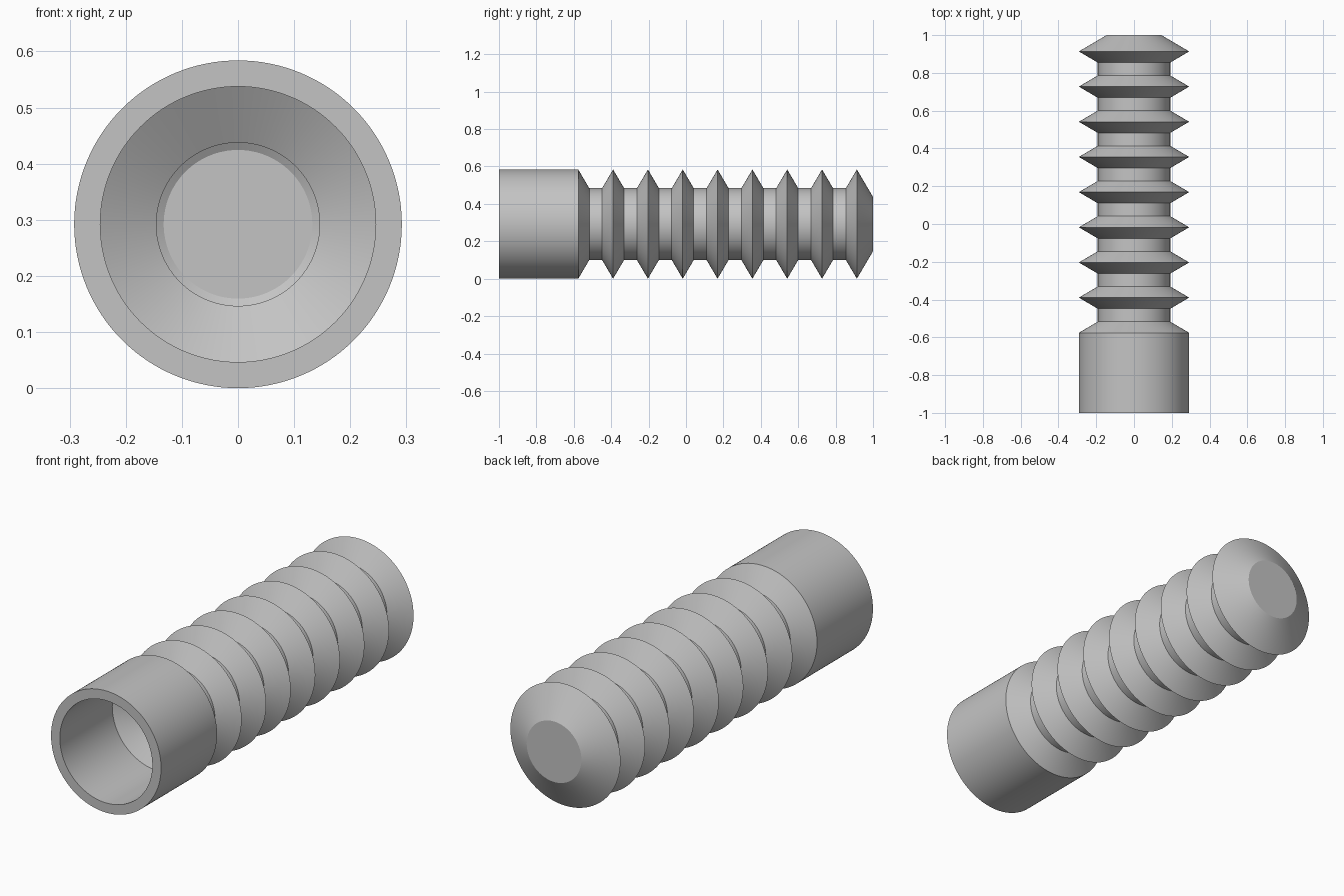
import bpy
import bmesh
import math
from mathutils import Vector

cube = bpy.data.objects.get("Cube")
if cube:
    bpy.data.objects.remove(cube, do_unlink=True)

R = 0.292           # outer radius of collar and ridges
NECK = 0.192        # outer radius between ridges
WALL = 0.0465       # wall thickness
SLOPE = 1.7         # radius change per unit length on the flanks
COLLAR_END = -0.576
STEP = 0.1862       # spacing of the ridges
RIDGES = 8
SIDES = 128


def bellows(peak, neck):
    """Profile points (radius, y) of the ridges, the last left open after its peak."""
    half = (peak - neck) / SLOPE
    points = []
    for i in range(1, RIDGES + 1):
        y = COLLAR_END + i * STEP
        points += [(neck, y - half), (peak, y)]
        if i < RIDGES:
            points.append((neck, y + half))
    return points


def flank(radius, start_radius, start_y):
    """Point reached by a flank narrowing from the given start."""
    return (radius, start_y + (start_radius - radius) / SLOPE)


# Outer skin: collar, shoulder, ridges, flat end
last = COLLAR_END + RIDGES * STEP
outer = [(R, -1), (R, COLLAR_END), flank(NECK, R, COLLAR_END)]
outer += bellows(R, NECK)
outer += [(R - (1 - last) * SLOPE, 1), (0, 1)]

# Inner skin: the same outline moved inward by the wall thickness
bore, inner_neck = R - WALL, NECK - WALL
inner_peak = R - WALL * math.hypot(1, SLOPE)
shoulder = COLLAR_END - WALL * math.tan(math.atan(SLOPE) / 2)
floor_y = 1 - WALL
inner = [(bore, -1), (bore, shoulder), flank(inner_neck, bore, shoulder)]
inner += bellows(inner_peak, inner_neck)
inner += [(inner_peak - (floor_y - last) * SLOPE, floor_y), (0, floor_y)]

# Turn the whole outline around the long axis
bm = bmesh.new()
outline = [bm.verts.new((r, y, 0)) for r, y in outer[::-1] + inner]
edges = [bm.edges.new(pair) for pair in zip(outline, outline[1:])]
bmesh.ops.spin(bm, geom=outline + edges, cent=Vector((0, 0, 0)), axis=Vector((0, 1, 0)),
               angle=math.tau, steps=SIDES, use_merge=False, use_duplicate=False)
bmesh.ops.remove_doubles(bm, verts=bm.verts, dist=0.0001)
bmesh.ops.recalc_face_normals(bm, faces=bm.faces)
mesh = bpy.data.meshes.new("ribbed_sleeve")
bm.to_mesh(mesh)
bm.free()

sleeve = bpy.data.objects.new("ribbed_sleeve", mesh)
sleeve.location.z = R
bpy.context.collection.objects.link(sleeve)

# Plain grey
grey = bpy.data.materials.new("plain_grey")
grey.use_nodes = True
colour = (0.55, 0.55, 0.55, 1)
grey.diffuse_color = colour
grey.node_tree.nodes["Principled BSDF"].inputs["Base Color"].default_value = colour
mesh.materials.append(grey)

# Smooth around, sharp at the creases
bpy.ops.object.select_all(action='DESELECT')
sleeve.select_set(True)
bpy.context.view_layer.objects.active = sleeve
bpy.ops.object.shade_smooth_by_angle(angle=math.radians(20))
